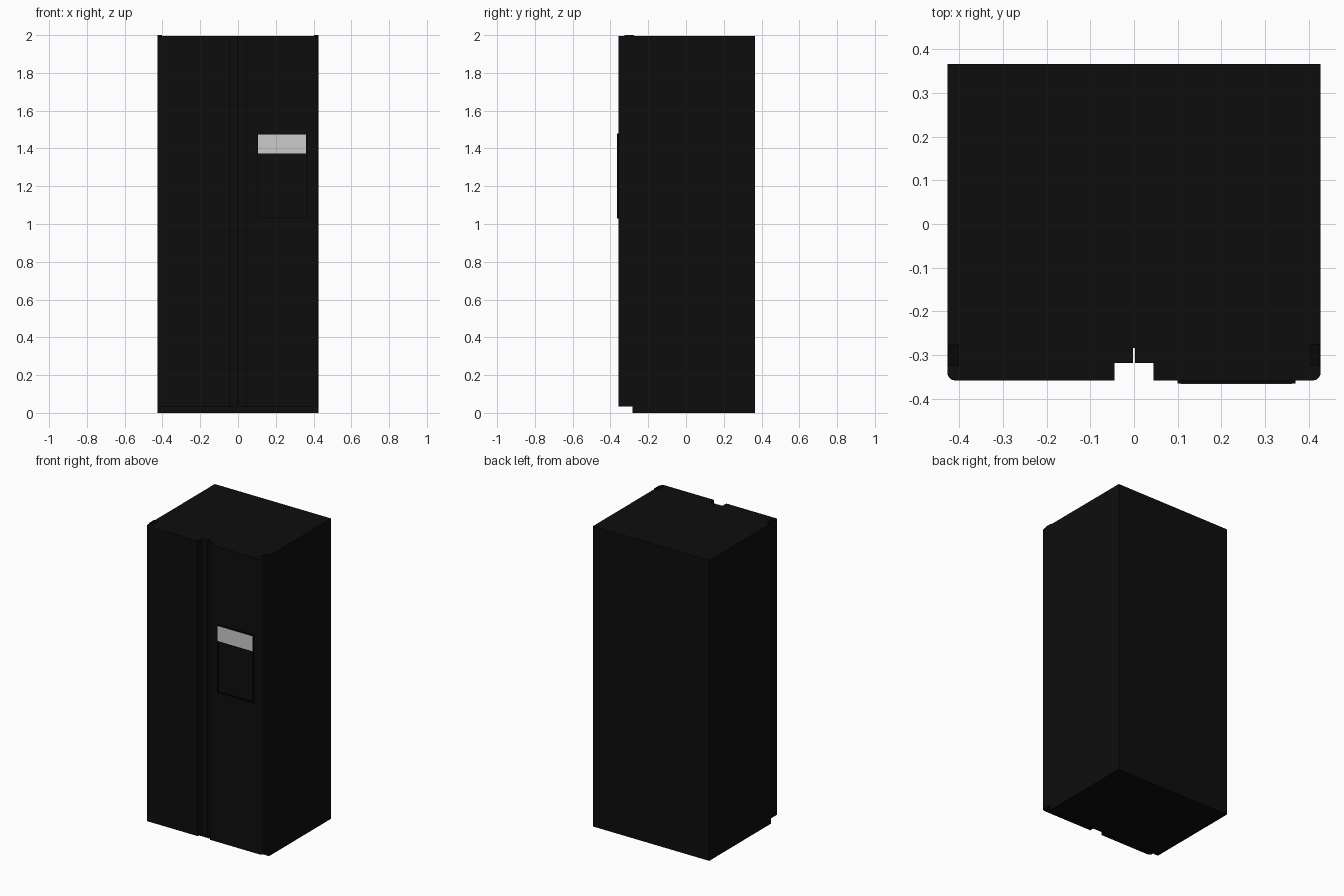
import bpy, bmesh, math

if "Cube" in bpy.data.objects:
    bpy.data.objects.remove(bpy.data.objects["Cube"])

black = bpy.data.materials.new("black_finish")
black.diffuse_color = (0.004, 0.004, 0.004, 1)
black.use_nodes = True
black.node_tree.nodes["Principled BSDF"].inputs["Base Color"].default_value = black.diffuse_color
trim = bpy.data.materials.new("dark_trim")
trim.diffuse_color = (0.002, 0.002, 0.002, 1)
trim.use_nodes = True
trim.node_tree.nodes["Principled BSDF"].inputs["Base Color"].default_value = trim.diffuse_color


def extrude_profile(name, pts, z0, z1, mat, smooth=False):
    """Extrude a plan outline of (x, y) points from z0 to z1."""
    bm = bmesh.new()
    face = bm.faces.new([bm.verts.new((x, y, z0)) for x, y in pts])
    ext = bmesh.ops.extrude_face_region(bm, geom=[face])
    verts = [v for v in ext["geom"] if isinstance(v, bmesh.types.BMVert)]
    bmesh.ops.translate(bm, verts=verts, vec=(0, 0, z1 - z0))
    bmesh.ops.recalc_face_normals(bm, faces=bm.faces[:])
    mesh = bpy.data.meshes.new(name)
    bm.to_mesh(mesh)
    bm.free()
    obj = bpy.data.objects.new(name, mesh)
    bpy.context.collection.objects.link(obj)
    if mat:
        mesh.materials.append(mat)
    if smooth:
        bpy.ops.object.select_all(action='DESELECT')
        obj.select_set(True)
        bpy.context.view_layer.objects.active = obj
        bpy.ops.object.shade_smooth_by_angle(angle=math.radians(35))
    return obj


def box(name, x0, x1, y0, y1, z0, z1, mat):
    return extrude_profile(name, [(x0, y0), (x1, y0), (x1, y1), (x0, y1)], z0, z1, mat)


W, BACK, BODY, DOOR, PANEL = 0.427, 0.366, -0.284, -0.358, -0.365
TOP = 1.994

# Cabinet
box("cabinet", -W, W, BODY, BACK, 0, TOP, black)

# Doors: outer corner rounded, inner edge stepped back to form the grip channel
R = 0.018
arc = [(W - R + R * math.sin(a), DOOR + R - R * math.cos(a))
       for a in [math.radians(15 * i) for i in range(7)]]
profile = [(0.002, BODY), (0.002, -0.318), (0.045, -0.318), (0.045, DOOR)] + arc + [(W, BODY)]
for side, s in (("left", -1), ("right", 1)):
    extrude_profile(side + "_door", [(s * x, y) for x, y in profile], 0.035, TOP, black, True)
    # Hinge cover on the top outer corner
    hx = sorted((s * 0.402, s * (W - 0.001)))
    box(side + "_hinge_cover", hx[0], hx[1], -0.325, -0.275, TOP - 0.002, 2.0, trim)

# Dispenser surround on the right door
X0, X1, Z0, Z1 = 0.10, 0.37, 1.03, 1.48
box("dispenser_header", X0, X1, PANEL, DOOR + 0.004, 1.37, Z1, trim)
box("dispenser_sill", X0, X1, PANEL, DOOR + 0.004, Z0, Z0 + 0.007, trim)
for name, x in (("left", X0), ("right", X1 - 0.007)):
    box("dispenser_" + name + "_edge", x, x + 0.007, PANEL, DOOR + 0.004, Z0 + 0.007, 1.37, trim)

# Grey display
box("display", 0.106, 0.361, PANEL - 0.001, PANEL + 0.002, 1.374, 1.474, None)
